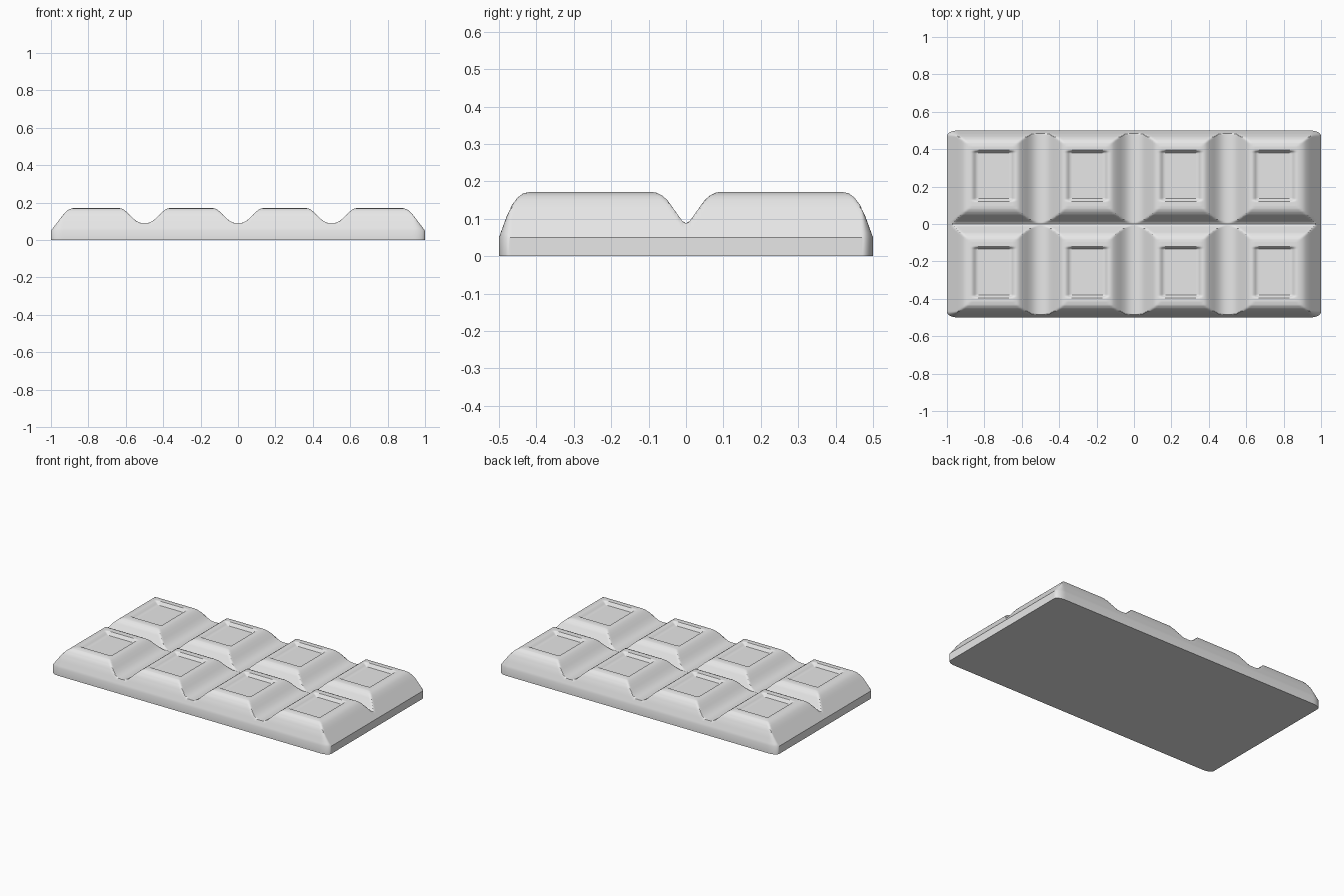
import bpy, bmesh, math

if "Cube" in bpy.data.objects:
    bpy.data.objects.remove(bpy.data.objects["Cube"])

TOP = 0.172
# height against distance from each kind of edge
X_GROOVE = [(0, .09), (.02, .092), (.04, .1), (.06, .115), (.09, .145), (.105, .159), (.12, .168), (.14, TOP)]
Y_GROOVE = [(0, .088), (.01, .094), (.03, .122), (.05, .15), (.065, .163), (.08, .17), (.095, TOP)]
X_END = [(0, .05), (.06, .129), (.075, .147), (.09, .16), (.105, .168), (.125, TOP)]
Y_END = [(0, .05), (.02, .105), (.035, .137), (.05, .157), (.065, .168), (.085, TOP)]


def lookup(profile, d):
    for (a, za), (b, zb) in zip(profile, profile[1:]):
        if d <= b:
            return za + (zb - za) * (d - a) / (b - a)
    return TOP


def smooth(t):
    t = max(0, min(1, t))
    return t * t * (3 - 2 * t)


def height(x, y):
    z = min(lookup(X_END, 1 - abs(x)), lookup(Y_END, .5 - abs(y)),
            lookup(Y_GROOVE, abs(y)), *[lookup(X_GROOVE, abs(x - g)) for g in (-.5, 0, .5)])
    # sunken panel in the middle of each square
    u = abs(x - (math.floor(x * 2) / 2 + .25))
    v = abs(abs(y) - .2575)
    return z - .02 * smooth((.118 - u) / .03) * smooth((.136 - v) / .012)


def round_corner(x, y, rx=.06, ry=.03):
    u, v = (abs(x) - 1 + rx) / rx, (abs(y) - .5 + ry) / ry
    if u > 0 and v > 0:
        k = max(u, v) / math.hypot(u, v)
        x = math.copysign(1 - rx + u * k * rx, x)
        y = math.copysign(.5 - ry + v * k * ry, y)
    return x, y


# moulded top as a height field
NX, NY = 200, 200
bm = bmesh.new()
grid = []
for j in range(NY + 1):
    row = []
    for i in range(NX + 1):
        x, y = -1 + 2 * i / NX, -.5 + j / NY
        px, py = round_corner(x, y)
        row.append(bm.verts.new((px, py, height(x, y))))
    grid.append(row)
for j in range(NY):
    for i in range(NX):
        bm.faces.new((grid[j][i], grid[j][i + 1], grid[j + 1][i + 1], grid[j + 1][i]))

# straight rim and flat underside
rim = grid[0][:-1] + [r[-1] for r in grid[:-1]] + grid[-1][:0:-1] + [r[0] for r in grid[:0:-1]]
low = [bm.verts.new((v.co.x, v.co.y, 0)) for v in rim]
n = len(rim)
for k in range(n):
    m = (k + 1) % n
    bm.faces.new((low[k], low[m], rim[m], rim[k]))
bm.faces.new(low[::-1])

mesh = bpy.data.meshes.new("chocolate_bar")
bm.to_mesh(mesh)
bm.free()
bar = bpy.data.objects.new("chocolate_bar", mesh)
bpy.context.collection.objects.link(bar)
mat = bpy.data.materials.new("plain grey")
mat.diffuse_color = (.8, .8, .8, 1)
mat.use_nodes = True
mat.node_tree.nodes["Principled BSDF"].inputs["Base Color"].default_value = mat.diffuse_color
mesh.materials.append(mat)
bpy.context.view_layer.objects.active = bar
bar.select_set(True)
bpy.ops.object.shade_smooth_by_angle(angle=math.radians(35))
